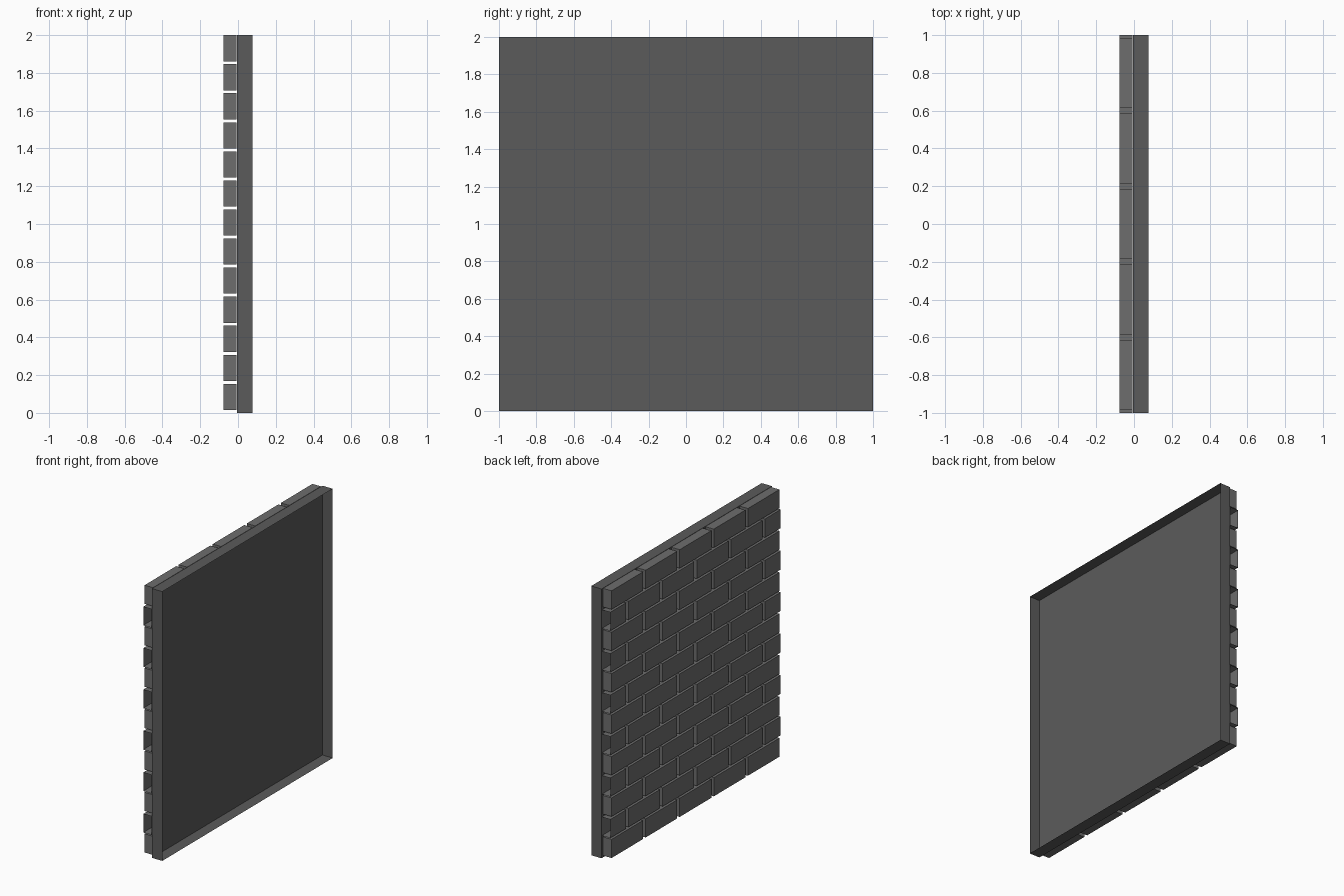
import bpy, bmesh
from mathutils import Matrix, Vector

if "Cube" in bpy.data.objects:
    bpy.data.objects.remove(bpy.data.objects["Cube"])


def add_box(bm, lo, hi):
    """Add an axis-aligned box given two opposite corners."""
    lo, hi = Vector(lo), Vector(hi)
    m = Matrix.Translation((lo + hi) / 2) @ Matrix.Diagonal((*(hi - lo), 1))
    bmesh.ops.create_cube(bm, size=1, matrix=m)


def drop_faces(bm, test):
    faces = [f for f in bm.faces if test(f.calc_center_median())]
    bmesh.ops.delete(bm, geom=faces, context='FACES')


def finish(bm, name, grey):
    mesh = bpy.data.meshes.new(name)
    bm.to_mesh(mesh)
    bm.free()
    mat = bpy.data.materials.new(name + "_grey")
    mat.diffuse_color = (grey, grey, grey, 1)
    mat.use_nodes = True
    mat.node_tree.nodes["Principled BSDF"].inputs["Base Color"].default_value = mat.diffuse_color
    mesh.materials.append(mat)
    obj = bpy.data.objects.new(name, mesh)
    bpy.context.collection.objects.link(obj)
    return obj


# Backing panel: thin-walled shallow tray, open towards +x
bm = bmesh.new()
add_box(bm, (-0.006, -1, 0), (0.078, 1, 2))
drop_faces(bm, lambda c: c.x > 0.077)
finish(bm, "backing_panel", 0.105)

# Bricks: 13 courses in running bond, odd courses shifted by half a brick
ROWS, PITCH, JOINT = 13, 0.4, 0.03
ROW_H, BED = 2 / ROWS, 0.0154
bm = bmesh.new()
for row in range(ROWS):
    odd = row % 2
    for k in range(5 + odd):
        y = -0.8 + k * PITCH - odd * PITCH / 2
        half = (PITCH - JOINT) / 2
        add_box(bm,
                (-0.078, max(y - half, -1), row * ROW_H + BED),
                (-0.009, min(y + half, 1), (row + 1) * ROW_H))
# Half bricks are cut open at the wall ends
drop_faces(bm, lambda c: abs(c.y) > 0.999)
finish(bm, "bricks", 0.155)
